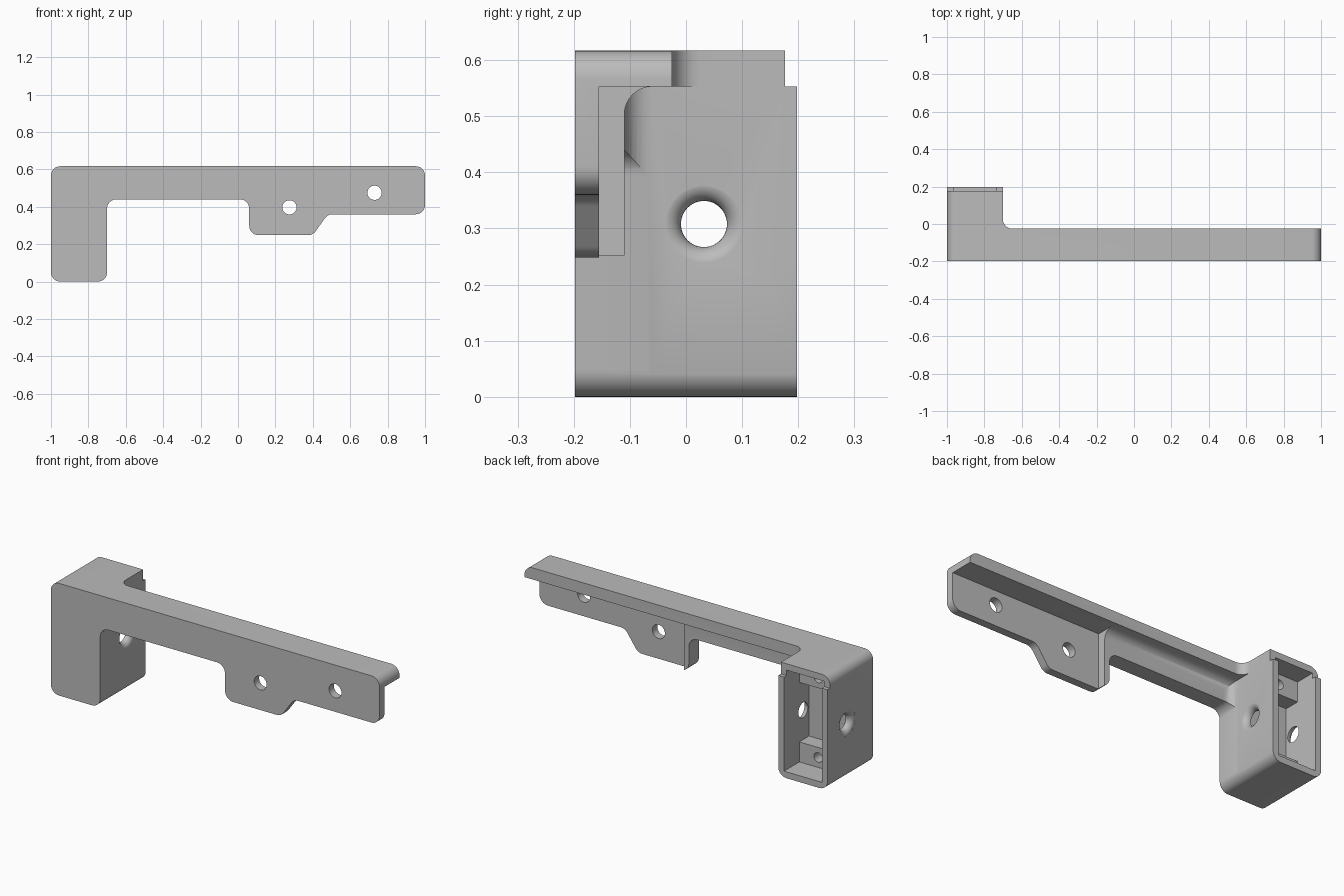
import bpy, bmesh, math
from mathutils import Vector

cube = bpy.data.objects.get("Cube")
if cube:
    bpy.data.objects.remove(cube)

FRONT, BACK, TOP = -0.198, 0.198, 0.617
BOX_X = -0.701          # inner side of the hollow box
LIP_Z = 0.553           # underside of the top lip

grey = bpy.data.materials.new("plain grey")
grey.use_nodes = True
grey.diffuse_color = (0.5, 0.5, 0.5, 1)
bsdf = grey.node_tree.nodes["Principled BSDF"]
bsdf.inputs["Base Color"].default_value = grey.diffuse_color
bsdf.inputs["Roughness"].default_value = 0.6


def to_object(name, bm):
    bmesh.ops.recalc_face_normals(bm, faces=bm.faces)
    mesh = bpy.data.meshes.new(name)
    bm.to_mesh(mesh)
    bm.free()
    mesh.materials.append(grey)
    obj = bpy.data.objects.new(name, mesh)
    bpy.context.collection.objects.link(obj)
    return obj


def rounded(points, radius, steps=8):
    """Replace every corner of an outline with a tangent arc."""
    out = []
    for i, p in enumerate(points):
        p = Vector(p)
        a = (Vector(points[i - 1]) - p).normalized()
        b = (Vector(points[(i + 1) % len(points)]) - p).normalized()
        half = a.angle(b) / 2
        centre = p + (a + b).normalized() * radius / math.sin(half)
        start = p + a * radius / math.tan(half) - centre
        end = p + b * radius / math.tan(half) - centre
        sweep = start.angle_signed(end)
        for k in range(steps + 1):
            t = -sweep * k / steps
            c, s = math.cos(t), math.sin(t)
            out.append(centre + Vector((start.x * c - start.y * s,
                                        start.x * s + start.y * c)))
    return out


def block(name, low, high, round_edge=None, radius=0.05):
    """Box between two corners; edges picked by a rule are rounded."""
    bm = bmesh.new()
    bmesh.ops.create_cube(bm, size=1)
    low, high = Vector(low), Vector(high)
    for v in bm.verts:
        v.co = Vector([(l + h) / 2 + c * (h - l) for l, h, c in zip(low, high, v.co)])
    if round_edge:
        edges = [e for e in bm.edges if round_edge(*e.verts)]
        bmesh.ops.bevel(bm, geom=edges, offset=radius, segments=8,
                        profile=0.5, affect='EDGES')
    return to_object(name, bm)


def lathe(name, rings, place, sides=48):
    """Closed solid of revolution from (distance, radius) rings."""
    bm = bmesh.new()
    loops = []
    for d, r in rings:
        angles = [math.tau * k / sides for k in range(sides)]
        loops.append([bm.verts.new(place(d, r * math.cos(a), r * math.sin(a)))
                      for a in angles])
    for one, two in zip(loops, loops[1:]):
        for k in range(sides):
            n = (k + 1) % sides
            bm.faces.new((one[k], one[n], two[n], two[k]))
    bm.faces.new(loops[0])
    bm.faces.new(loops[-1])
    return to_object(name, bm)


def drill(name, x, z, radius, y0, y1):
    return lathe(name, [(y0, radius), (y1, radius)],
                 lambda d, u, v: (x + u, d, z + v), 32)


# Bracket body: rounded outline pulled front to back, soft front edge
outline = rounded([(-1, 0), (-0.7, 0), (-0.7, 0.44), (0.06, 0.44), (0.06, 0.248),
                   (0.40, 0.248), (0.48, 0.36), (1, 0.36), (1, TOP), (-1, TOP)], 0.05)
bm = bmesh.new()
face = bm.faces.new([bm.verts.new((p.x, FRONT, p.y)) for p in outline])
pulled = bmesh.ops.extrude_face_region(bm, geom=[face], use_keep_orig=True)["geom"]
for v in pulled:
    if isinstance(v, bmesh.types.BMVert):
        v.co.y = BACK
front_edges = [e for e in bm.edges if all(v.co.y == FRONT for v in e.verts)]
bmesh.ops.recalc_face_normals(bm, faces=bm.faces)
bmesh.ops.bevel(bm, geom=front_edges, offset=0.02, segments=5, profile=0.5, affect='EDGES')
bracket = to_object("bracket", bm)


def near(value, goal):
    return abs(value - goal) < 1e-4


def upright_corner(y):
    return lambda a, b: all(near(v.co.x, BOX_X) and near(v.co.y, y) for v in (a, b))


def arm_edges(a, b):
    under_lip = all(near(v.co.y, -0.11) and near(v.co.z, LIP_Z) for v in (a, b))
    return under_lip or upright_corner(-0.11)(a, b)


cutters = [
    # Space behind the lip, behind the arm and behind the screw plate
    block("lip_cut", (BOX_X, -0.025, -0.1), (1.2, 0.4, 0.8), upright_corner(-0.025)),
    block("arm_cut", (BOX_X, -0.11, -0.1), (1.2, 0.4, LIP_Z), arm_edges),
    block("plate_cut", (0.09, -0.155, -0.1), (1.2, 0.4, LIP_Z)),
    # Hollow of the box, leaving a screw boss at top and bottom
    block("box_hollow", (-0.965, 0.065, 0.035), (-0.735, 0.4, 0.582)),
    block("deep_hollow", (-0.965, -0.02, 0.145), (-0.735, 0.4, 0.472)),
    block("top_notch", (-1.1, 0.176, LIP_Z), (-0.6, 0.4, 0.8)),
    # Plate holes and blind screw holes
    drill("plate_hole_inner", 0.275, 0.397, 0.038, -0.4, 0.0),
    drill("plate_hole_outer", 0.73, 0.475, 0.038, -0.4, 0.0),
    drill("lower_screw_hole", -0.85, 0.09, 0.026, -0.03, 0.1),
    drill("upper_screw_hole", -0.85, 0.527, 0.026, -0.03, 0.1),
]

# Cable hole through both box sides, flared at each outer face
FLARE, HOLE = 0.032, 0.041
half_rings = [(0.2, HOLE + FLARE)]
for k in range(9):
    t = math.pi / 2 * k / 8
    half_rings.append((0.1495 - FLARE * (1 - math.cos(t)), HOLE + FLARE * (1 - math.sin(t))))
rings = half_rings + [(-d, r) for d, r in reversed(half_rings)]
cutters.append(lathe("cable_hole", rings, lambda d, u, v: (-0.85 + d, 0.032 + u, 0.308 + v)))

# Cut everything out of the body
bpy.context.view_layer.objects.active = bracket
for cutter in cutters:
    cutter.hide_render = True
    mod = bracket.modifiers.new(cutter.name, 'BOOLEAN')
    mod.operation = 'DIFFERENCE'
    mod.solver = 'EXACT'
    mod.object = cutter
    bpy.ops.object.modifier_apply(modifier=mod.name)
    bpy.data.objects.remove(cutter)

bpy.ops.object.select_all(action='DESELECT')
bracket.select_set(True)
bpy.ops.object.shade_smooth_by_angle(angle=math.radians(30))
